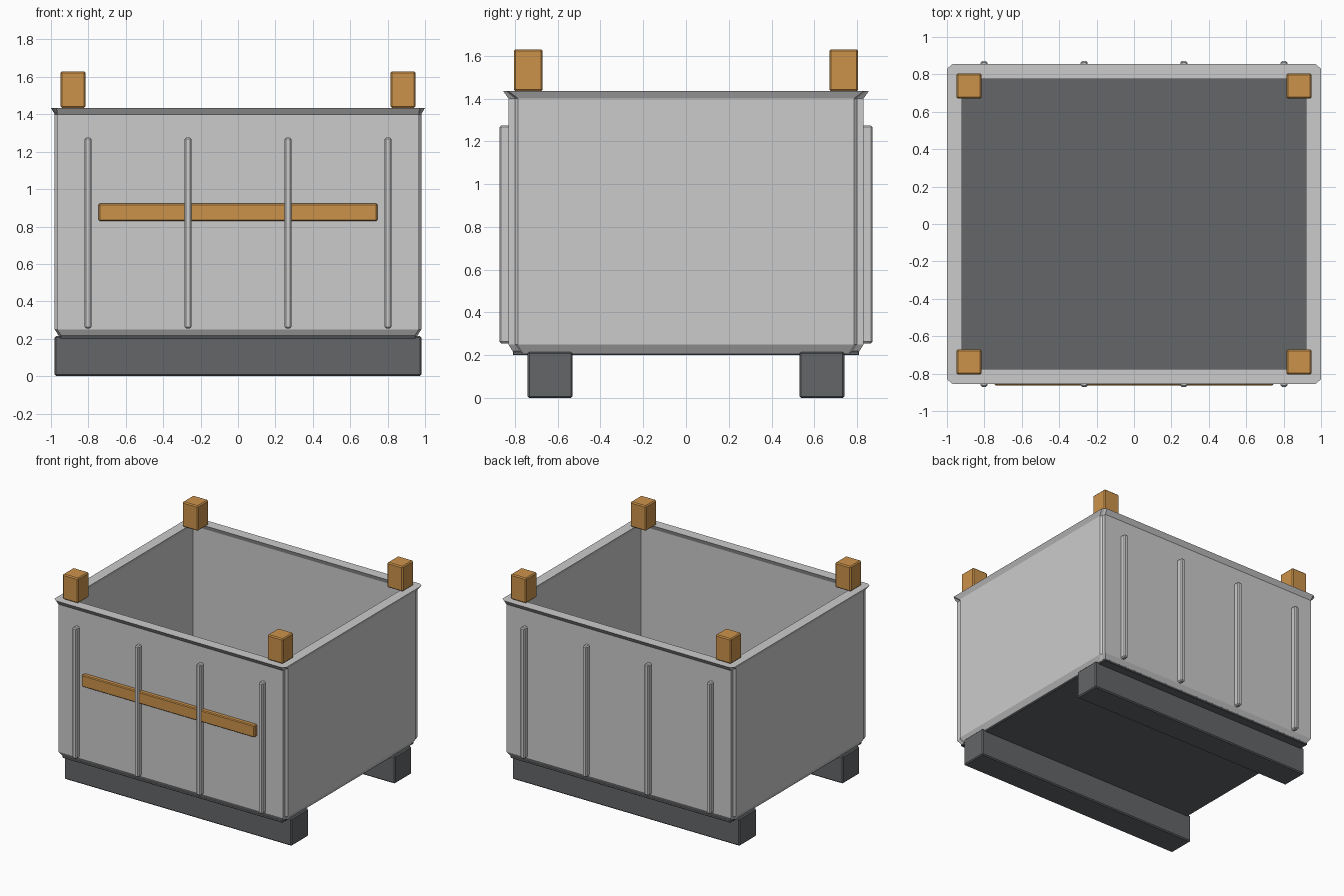
import bpy, bmesh

if "Cube" in bpy.data.objects:
    bpy.data.objects.remove(bpy.data.objects["Cube"])


def material(name, color):
    m = bpy.data.materials.new(name)
    m.diffuse_color = color
    m.use_nodes = True
    m.node_tree.nodes["Principled BSDF"].inputs["Base Color"].default_value = m.diffuse_color
    return m


WOOD = material("ochre", (0.60, 0.29, 0.07, 1))
DARK = material("dark_grey", (0.125, 0.133, 0.14, 1))


def finish(name, bm, mat=None):
    bmesh.ops.recalc_face_normals(bm, faces=bm.faces)
    mesh = bpy.data.meshes.new(name)
    bm.to_mesh(mesh)
    bm.free()
    obj = bpy.data.objects.new(name, mesh)
    bpy.context.collection.objects.link(obj)
    if mat:
        mesh.materials.append(mat)
    return obj


def box(name, lo, hi, bevel=0.008, mat=None):
    """Box between two corners with chamfered edges."""
    bm = bmesh.new()
    bmesh.ops.create_cube(bm, size=1)
    for v in bm.verts:
        for i in range(3):
            v.co[i] = lo[i] + (v.co[i] + 0.5) * (hi[i] - lo[i])
    if bevel:
        bmesh.ops.bevel(bm, geom=bm.edges[:], offset=bevel, segments=1,
                        affect='EDGES')
    return finish(name, bm, mat)


def ring(corner, z):
    """Mirror one corner's points into a closed four-corner outline."""
    pts = []
    for sx, sy in ((1, 1), (-1, 1), (-1, -1), (1, -1)):
        part = corner if sx * sy > 0 else corner[::-1]
        pts += [(sx * x, sy * y, z) for x, y in part]
    return pts


def notched(x, y):
    return [(x, y - 0.045), (x - 0.013, y - 0.03), (x - 0.013, y)]


def square(x, y):
    return [(x, y)] * 3


# Walls: thin shell, flared rim on top, tapered foot
sections = [
    ring(notched(0.955, 0.805), 0.21),
    ring(notched(0.98, 0.83), 0.25),
    ring(notched(0.98, 0.83), 1.40),
    ring([(1.0, 0.83), (0.985, 0.843), (0.97, 0.855)], 1.435),
    ring(square(0.92, 0.775), 1.435),
    ring(square(0.94, 0.79), 1.40),
    ring(square(0.94, 0.79), 0.21),
]
bm = bmesh.new()
loops = [[bm.verts.new(p) for p in s] for s in sections]
for a, b in zip(loops, loops[1:] + loops[:1]):
    n = len(a)
    for i in range(n):
        j = (i + 1) % n
        bm.faces.new((a[i], a[j], b[j], b[i]))
bmesh.ops.remove_doubles(bm, verts=bm.verts, dist=1e-5)
finish("crate_walls", bm)

# Floor plate
box("floor_plate", (-0.95, -0.81, 0.20), (0.95, 0.81, 0.22), 0.004, DARK)

for side, s in (("front", -1), ("back", 1)):
    # Skids under the floor
    y0, y1 = sorted((s * 0.53, s * 0.74))
    box(side + "_skid", (-0.98, y0, 0), (0.98, y1, 0.215), 0.008, DARK)
    # Vertical ribs
    y0, y1 = sorted((s * 0.82, s * 0.872))
    for i, x in enumerate((-0.802, -0.267, 0.267, 0.802)):
        box(f"{side}_rib_{i + 1}", (x - 0.018, y0, 0.255),
            (x + 0.018, y1, 1.275), 0.008)
    # Corner stacking posts
    y0, y1 = sorted((s * 0.67, s * 0.805))
    for name, x0, x1 in (("left", -0.95, -0.815), ("right", 0.815, 0.95)):
        box(f"{side}_{name}_post", (x0, y0, 1.435), (x1, y1, 1.63), 0.008, WOOD)

# Front label bar
box("front_bar", (-0.745, -0.863, 0.83), (0.745, -0.82, 0.922), 0.006, WOOD)
